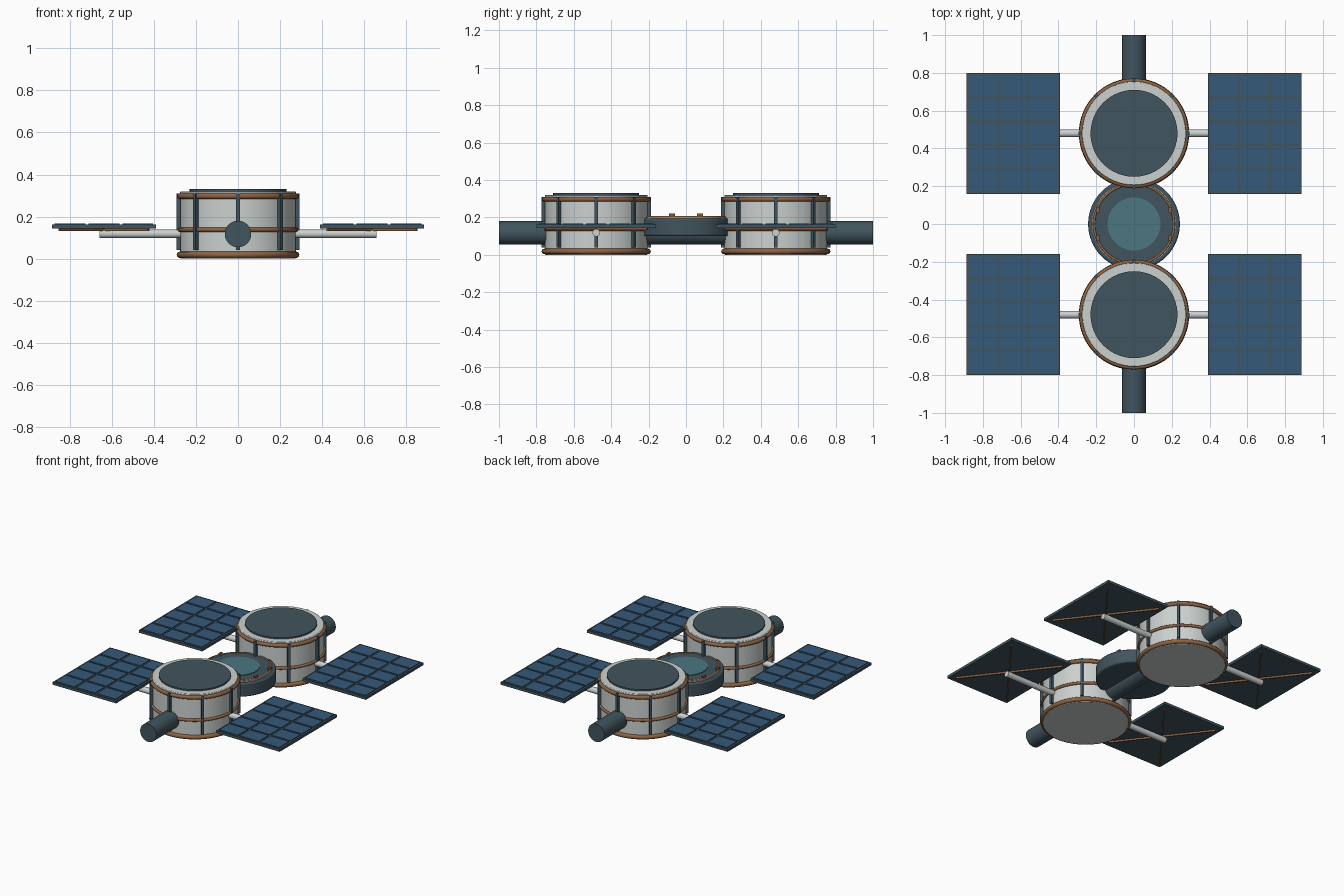
import bpy
from math import radians, pi, cos, sin, atan2, hypot

if "Cube" in bpy.data.objects:
    bpy.data.objects.remove(bpy.data.objects["Cube"])


def mat(name, rgb):
    m = bpy.data.materials.new(name)
    m.diffuse_color = (*rgb, 1)
    m.use_nodes = True
    m.node_tree.nodes["Principled BSDF"].inputs["Base Color"].default_value = m.diffuse_color
    return m


DARK = mat("dark_metal", (0.053, 0.089, 0.112))
WHITE = mat("white_shell", (0.60, 0.64, 0.63))
COPPER = mat("copper", (0.27, 0.125, 0.055))
BLUE = mat("solar_blue", (0.036, 0.10, 0.19))
TEAL = mat("teal_glass", (0.069, 0.18, 0.22))


def finish(name, m, smooth=True):
    ob = bpy.context.object
    ob.name = name
    ob.data.materials.append(m)
    if smooth:
        bpy.ops.object.shade_smooth_by_angle(angle=radians(35))
    return ob


def drum(name, m, r, z0, z1, y=0, bevel=0):
    bpy.ops.mesh.primitive_cylinder_add(vertices=64, radius=r, depth=z1 - z0, location=(0, y, (z0 + z1) / 2))
    ob = finish(name, m)
    if bevel:
        b = ob.modifiers.new("edge", "BEVEL")
        b.width, b.segments = bevel, 2
    return ob


def tube(name, m, r, length, loc, rot):
    bpy.ops.mesh.primitive_cylinder_add(vertices=32, radius=r, depth=length, location=loc, rotation=rot)
    return finish(name, m)


def ring(name, m, r, minor, z, y=0):
    bpy.ops.mesh.primitive_torus_add(major_segments=64, minor_segments=12, major_radius=r,
                                     minor_radius=minor, location=(0, y, z))
    return finish(name, m)


def box(name, m, size, loc, turn=0):
    bpy.ops.mesh.primitive_cube_add(size=1, location=loc, rotation=(0, 0, turn))
    bpy.context.object.scale = size
    return finish(name, m, False)


# Spine running through the whole station
tube("spine", DARK, 0.063, 2.0, (0, 0, 0.117), (pi / 2, 0, 0))

# Central docking hub
drum("hub_body", DARK, 0.243, 0.10, 0.195, bevel=0.008)
drum("hub_collar", WHITE, 0.222, 0.19, 0.2)
ring("hub_ring", COPPER, 0.212, 0.007, 0.2)
drum("hub_deck", DARK, 0.206, 0.19, 0.204)
drum("hub_window", TEAL, 0.14, 0.20, 0.208)
for sx in (-1, 1):
    for sy in (-1, 1):
        box("hub_clip", COPPER, (0.015, 0.03, 0.03), (0.19 * sx, 0.075 * sy, 0.205))

# Two drum modules, each with rings, ribs and a pair of solar wings
PX, PW, PD = 0.638, 0.495, 0.64
COLS, ROWS = 3, 5
for sy in (-1, 1):
    y = 0.48 * sy
    drum("module_body", WHITE, 0.275, 0.0, 0.32, y, bevel=0.004)
    drum("module_cap", DARK, 0.23, 0.31, 0.33, y)
    for z, minor in ((0.018, 0.015), (0.137, 0.010), (0.297, 0.013)):
        ring("module_ring", COPPER, 0.277, minor, z, y)
    for k in range(8):
        a = k * pi / 4
        box("module_rib", DARK, (0.024, 0.017, 0.27),
            (0.281 * cos(a), y + 0.281 * sin(a), 0.175), a)
    for sx in (-1, 1):
        x = PX * sx
        tube("wing_arm", WHITE, 0.02, 0.46, (0.43 * sx, y, 0.118), (0, pi / 2, 0))
        box("wing_frame", DARK, (PW, PD, 0.018), (x, y, 0.153))
        # Crossed braces under the wing
        for d in (-1, 1):
            box("wing_brace", COPPER, (0.86 * hypot(PW, PD), 0.009, 0.014),
                (x, y, 0.139), d * atan2(PD, PW))
        # Solar cells in a grid
        cw, cd = (PW - 0.012) / COLS, (PD - 0.012) / ROWS
        for i in range(COLS):
            for j in range(ROWS):
                box("solar_cell", BLUE, (cw - 0.014, cd - 0.014, 0.01),
                    (x + (i - (COLS - 1) / 2) * cw, y + (j - (ROWS - 1) / 2) * cd, 0.162))
